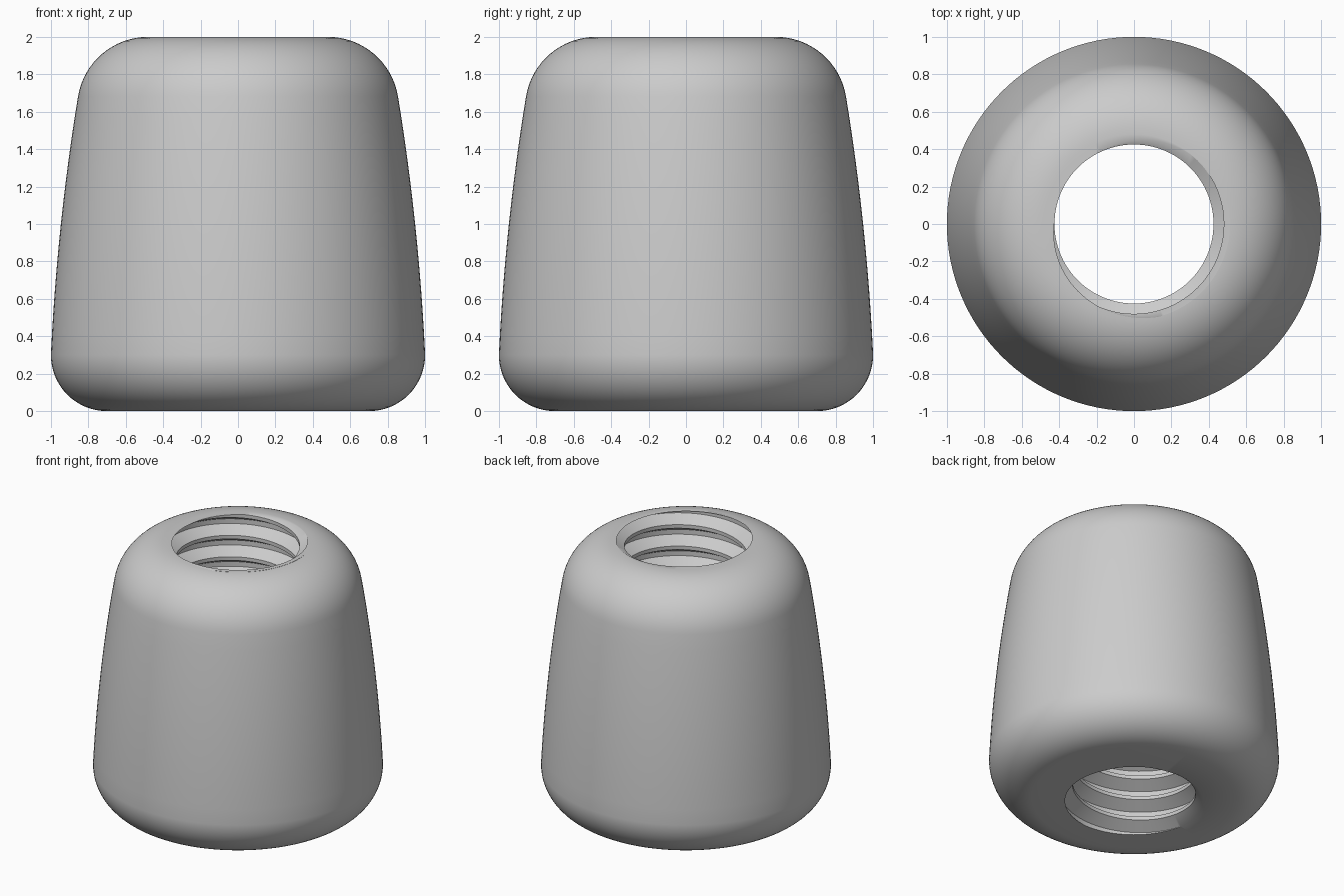
import bpy
import bmesh
from math import sin, cos, pi, radians
from mathutils import Vector

cube = bpy.data.objects.get("Cube")
if cube:
    bpy.data.objects.remove(cube, do_unlink=True)

HEIGHT = 2.0
SIDES = 128
PITCH = 0.163
CREST_R, ROOT_R = 0.425, 0.513
STEPS = 96                      # thread steps per turn
START = radians(-32)            # direction of the groove where it leaves the top


def outer_profile():
    """Radius and height pairs from the base edge up to the top edge."""
    pts = []
    for i in range(17):         # bottom fillet
        a = -pi / 2 + pi / 2 * i / 16
        pts.append((0.70 + 0.30 * cos(a), 0.30 + 0.30 * sin(a)))
    low, high = Vector((1.0, 0.30)), Vector((0.855, 1.683))
    for i in range(1, 12):      # slightly bulged tapering side
        t = i / 12
        p = low.lerp(high, t)
        pts.append((p.x + 0.08 * t * (1 - t), p.y))
    tilt = radians(9.5)
    for i in range(17):         # top fillet
        a = tilt + (pi / 2 - tilt) * i / 16
        pts.append((0.48 + 0.38 * cos(a), 1.62 + 0.38 * sin(a)))
    return pts


bm = bmesh.new()

# Threaded hole: a helical strip, trimmed level with both ends
profile = [(-40, ROOT_R), (40, ROOT_R), (150, CREST_R), (210, CREST_R)]
turns = int(HEIGHT / PITCH) + 4
grid = []
for i in range(turns * STEPS):
    turn = i / STEPS - turns + 2
    a = START + 2 * pi * turn
    grid.append([bm.verts.new((r * cos(a), r * sin(a),
                               HEIGHT + PITCH * (turn + f / 360)))
                 for f, r in profile])
for i in range((turns - 1) * STEPS - 1):
    row = grid[i] + [grid[i + STEPS][0]]
    nxt = grid[i + 1] + [grid[i + 1 + STEPS][0]]
    for j in range(4):
        bm.faces.new((row[j], row[j + 1], nxt[j + 1], nxt[j]))
for z, up in ((HEIGHT, 1), (0, -1)):
    bmesh.ops.bisect_plane(bm, geom=bm.verts[:] + bm.edges[:] + bm.faces[:],
                           dist=1e-5, plane_co=(0, 0, z), plane_no=(0, 0, up),
                           clear_outer=True)
bmesh.ops.delete(bm, geom=[v for v in bm.verts if not v.link_faces],
                 context='VERTS')

# Rounded outer wall
rings = []
for r, z in outer_profile():
    rings.append([bm.verts.new((r * cos(2 * pi * k / SIDES),
                                r * sin(2 * pi * k / SIDES), z))
                  for k in range(SIDES)])
for a, b in zip(rings, rings[1:]):
    for k in range(SIDES):
        n = (k + 1) % SIDES
        bm.faces.new((a[k], a[n], b[n], b[k]))

# Flat rims around both openings
for z, up in ((HEIGHT, 1), (0, -1)):
    rim = [e for e in bm.edges if e.is_boundary
           and all(abs(v.co.z - z) < 1e-4 for v in e.verts)]
    bmesh.ops.triangle_fill(bm, edges=rim, use_beauty=True,
                            normal=(0, 0, up))
bmesh.ops.recalc_face_normals(bm, faces=bm.faces[:])

mesh = bpy.data.meshes.new("threaded_knob")
bm.to_mesh(mesh)
bm.free()
knob = bpy.data.objects.new("threaded_knob", mesh)
bpy.context.collection.objects.link(knob)

# Plain grey finish
grey = bpy.data.materials.new("light_grey")
grey.use_nodes = True
color = (0.6, 0.6, 0.6, 1)
grey.diffuse_color = color
grey.node_tree.nodes["Principled BSDF"].inputs["Base Color"].default_value = color
mesh.materials.append(grey)

bpy.ops.object.select_all(action='DESELECT')
knob.select_set(True)
bpy.context.view_layer.objects.active = knob
bpy.ops.object.shade_smooth_by_angle(angle=radians(30))
